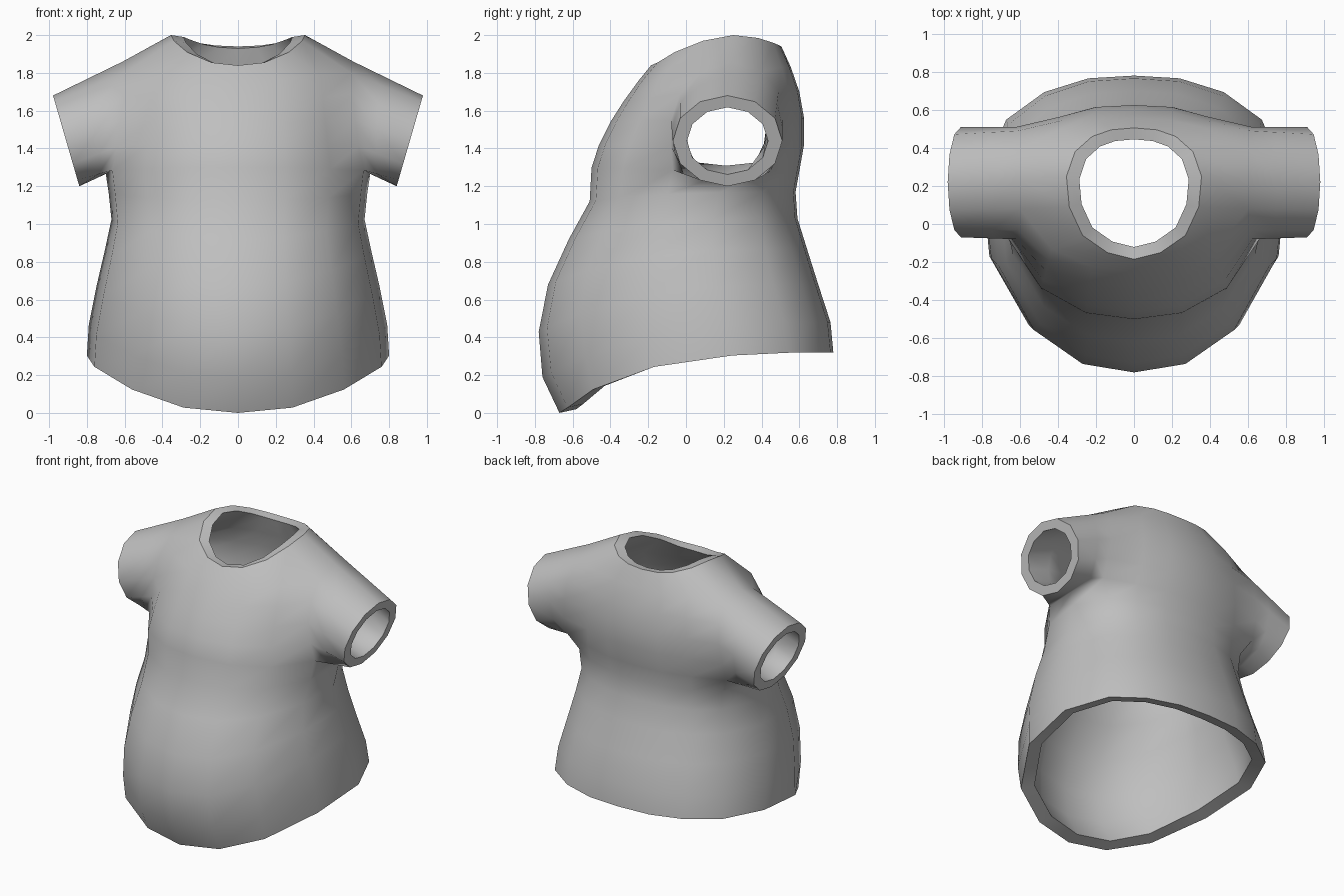
import bpy, bmesh, math
from mathutils import Vector

if "Cube" in bpy.data.objects:
    bpy.data.objects.remove(bpy.data.objects["Cube"])

# Half cross-section, front centre to back centre: width factor and depth factor
WIDTH = [0, .36, .70, .95, 1, .84, .59, .30, 0]
DEPTH = [0, .03, .15, .38, .63, .84, .94, .99, 1]

# Torso rings, hem to shoulder: front y, back y, front z, back z, half width
RINGS = [(-.67, .78, 0, .32, .80), (-.76, .765, .19, .48, .79),
         (-.78, .70, .43, .68, .75), (-.73, .64, .68, .87, .705),
         (-.62, .59, .92, 1.03, .67), (-.51, .58, 1.12, 1.17, .685),
         (-.50, .60, 1.30, 1.28, .70), (-.46, .625, 1.42, 1.42, .68),
         (-.40, .625, 1.54, 1.56, .66), (-.33, .60, 1.65, 1.70, .64),
         (-.25, .555, 1.76, 1.83, .62)]
# Armhole edge on rings 7 to 10: x, front y, back y, front z, back z
ARMHOLE = [(.64, -.08, .49, 1.41, 1.41), (.62, -.08, .51, 1.55, 1.56),
           (.61, -.03, .49, 1.69, 1.70), (.60, .08, .40, 1.80, 1.81)]
NECK = [(0, -.185, 1.84), (.14, -.15, 1.855), (.27, -.06, 1.91),
        (.34, .09, 1.97), (.355, .25, 2.0), (.31, .38, 1.985),
        (.22, .46, 1.96), (.12, .495, 1.945), (0, .505, 1.94)]
THICK = .08
UNDERARM, SHOULDER = 6, 10


def half_ring(i):
    yf, yb, zf, zb, w = RINGS[i]
    pts = [Vector((w * x, yf + (yb - yf) * t, zf + (zb - zf) * (1 - (1 - t) ** 3)))
           for x, t in zip(WIDTH, DEPTH)]
    if i == 0:
        pts[2].y -= .04
        pts[3].y -= .05
    if i == UNDERARM:
        pts[3] = Vector((.665, -.07, 1.285))
        pts[4] = Vector((.70, .2, 1.265))
        pts[5] = Vector((.64, .45, 1.28))
    if i > UNDERARM:
        x, y3, y5, z3, z5 = ARMHOLE[i - UNDERARM - 1]
        pts[3], pts[5] = Vector((x, y3, z3)), Vector((x, y5, z5))
    if i == SHOULDER:
        pts[4] = Vector((.61, .24, 1.86))
    return pts


def mirrored(half):
    return half + [Vector((-p.x, p.y, p.z)) for p in half[-2:0:-1]]


def cuff_point(k):
    a = math.tau * k / 12
    y, z = .22 - .29 * math.sin(a), 1.44 + .24 * math.cos(a)
    return Vector((.84 + (z - 1.2) * .29, y, z))


bm = bmesh.new()
rows = [[bm.verts.new(p) for p in mirrored(half_ring(i))] for i in range(len(RINGS))]
rows.append([bm.verts.new(p) for p in mirrored([Vector(p) for p in NECK])])
N = 16

# Torso surface, leaving out the armholes
for i in range(len(rows) - 1):
    for j in range(N):
        if UNDERARM <= i < SHOULDER and j in (3, 4, 11, 12):
            continue
        k = (j + 1) % N
        bm.faces.new((rows[i][j], rows[i][k], rows[i + 1][k], rows[i + 1][j]))
# Unused points inside the armholes
for i in range(UNDERARM + 1, SHOULDER):
    for j in (4, 12):
        bm.verts.remove(rows[i][j])

# Inner layer positions that do not simply follow the surface normal
inside = {}
for v in rows[-1]:
    inside[v] = Vector((v.co.x * .81, .17 + (v.co.y - .17) * .82, v.co.z - .01))
for v in rows[0]:
    flat = Vector((v.co.x, v.co.y - .05, 0)).normalized()
    inside[v] = v.co - flat * .09 + Vector((0, 0, .02))

# Sleeves, from armhole to cuff
for side in (1, -1):
    c3, c4, c5 = (3, 4, 5) if side == 1 else (13, 12, 11)
    loop = [rows[SHOULDER][c4]] + [rows[i][c3] for i in range(SHOULDER, UNDERARM - 1, -1)]
    loop += [rows[UNDERARM][c4]] + [rows[i][c5] for i in range(UNDERARM, SHOULDER + 1)]
    for c, dy in ((c3, .05), (c4, 0), (c5, -.05)):
        v = rows[UNDERARM][c]
        inside[v] = v.co + Vector((-.07 * side, dy, .02))
    start, prev = [v.co.copy() for v in loop], loop
    for f in (.4, 1):
        new = []
        for k in range(12):
            end = cuff_point(k)
            end.x *= side
            new.append(bm.verts.new(start[k].lerp(end, f)))
        centre = sum((v.co for v in new), Vector()) / 12
        for k, v in enumerate(new):
            inside[v] = v.co.lerp(centre, .26)
            m = (k + 1) % 12
            bm.faces.new((prev[k], prev[m], new[m], new[k]))
        prev = new

# Inner layer, offset inwards, and the rims that join it to the outside
bmesh.ops.recalc_face_normals(bm, faces=bm.faces[:])
bm.normal_update()
if sum((f.calc_center_median() - Vector((0, 0, 1))).dot(f.normal) for f in bm.faces) < 0:
    bmesh.ops.reverse_faces(bm, faces=bm.faces[:])
    bm.normal_update()
outer_faces, outer_verts = bm.faces[:], bm.verts[:]
border = [e for e in bm.edges if e.is_boundary]
inner = {v: bm.verts.new(inside.get(v, v.co - v.normal * THICK)) for v in outer_verts}
for f in outer_faces:
    bm.faces.new([inner[v] for v in reversed(f.verts)])
for e in border:
    a, b = e.link_loops[0].vert, e.link_loops[0].link_loop_next.vert
    bm.faces.new((b, a, inner[a], inner[b]))
    # Crisp rims at neck, cuffs and hem
    e.smooth = False
    bm.edges.get((inner[a], inner[b])).smooth = False
for f in bm.faces:
    f.smooth = True

mesh = bpy.data.meshes.new("shirt")
bm.to_mesh(mesh)
bm.free()
shirt = bpy.data.objects.new("shirt", mesh)
bpy.context.collection.objects.link(shirt)
cloth = bpy.data.materials.new("grey_cloth")
cloth.diffuse_color = (.52, .52, .52, 1)
cloth.use_nodes = True
cloth.node_tree.nodes["Principled BSDF"].inputs["Base Color"].default_value = cloth.diffuse_color
mesh.materials.append(cloth)
